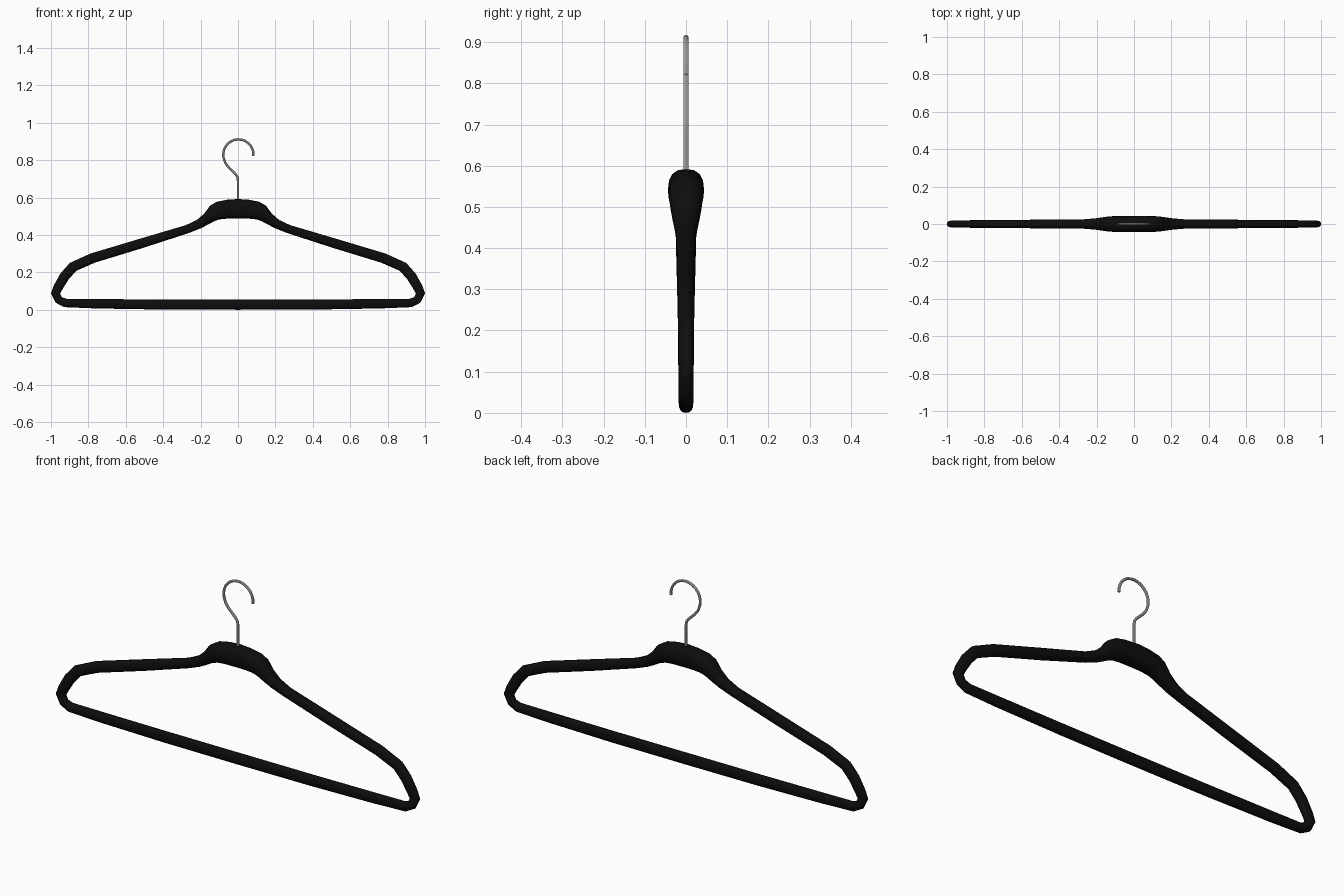
import bpy, bmesh, math

if "Cube" in bpy.data.objects:
    bpy.data.objects.remove(bpy.data.objects["Cube"])

def spow(v, e):
    return math.copysign(abs(v) ** e, v)

# Body stations on the right half: outer x, z, inner x, z, half thickness
HALF = [
    (0.06, 0.588, 0.06, 0.487, 0.043),
    (0.115, 0.577, 0.10, 0.483, 0.042),
    (0.15, 0.556, 0.13, 0.472, 0.040),
    (0.18, 0.515, 0.165, 0.453, 0.035),
    (0.22, 0.480, 0.20, 0.435, 0.030),
    (0.28, 0.452, 0.26, 0.411, 0.025),
    (0.53, 0.378, 0.51, 0.330, 0.023),
    (0.79, 0.300, 0.765, 0.252, 0.021),
    (0.90, 0.250, 0.865, 0.208, 0.020),
    (0.95, 0.193, 0.905, 0.163, 0.0195),
    (0.985, 0.130, 0.935, 0.115, 0.019),
    (1.00, 0.088, 0.951, 0.087, 0.018),
    (0.975, 0.038, 0.942, 0.067, 0.018),
    (0.93, 0.014, 0.915, 0.058, 0.018),
    (0.76, 0.007, 0.76, 0.057, 0.018),
    (0.40, 0.001, 0.40, 0.055, 0.018),
]
TOP = (0, 0.592, 0, 0.488, 0.044)
BOTTOM = (0, 0.0, 0, 0.055, 0.018)
mirrored = [(-a, b, -c, d, t) for a, b, c, d, t in reversed(HALF)]
stations = [TOP] + HALF + [BOTTOM] + mirrored

# Closed loop frame: rounded sections swept around the stations
SIDES = 16
bm = bmesh.new()
rings = []
for ox, oz, ix, iz, t in stations:
    ring = []
    for k in range(SIDES):
        a = 2 * math.pi * k / SIDES
        u = spow(math.cos(a), 0.8)
        w = spow(math.sin(a), 0.8)
        ring.append(bm.verts.new(((ox + ix) / 2 + u * (ox - ix) / 2, t * w,
                                  (oz + iz) / 2 + u * (oz - iz) / 2)))
    rings.append(ring)
for r0, r1 in zip(rings, rings[1:] + rings[:1]):
    for k in range(SIDES):
        j = (k + 1) % SIDES
        bm.faces.new((r0[k], r0[j], r1[j], r1[k]))
bmesh.ops.recalc_face_normals(bm, faces=bm.faces)
mesh = bpy.data.meshes.new("hanger_frame")
bm.to_mesh(mesh)
bm.free()
frame = bpy.data.objects.new("hanger_frame", mesh)
bpy.context.collection.objects.link(frame)
black = bpy.data.materials.new("black")
black.diffuse_color = (0.004, 0.004, 0.004, 1)
black.use_nodes = True
black.node_tree.nodes["Principled BSDF"].inputs["Base Color"].default_value = black.diffuse_color
mesh.materials.append(black)

# Wire hook: straight stem, bend, then an open arc
path = [(0, 0.56), (0, 0.69), (-0.003, 0.71), (-0.013, 0.725), (-0.05, 0.761), (-0.068, 0.785)]
for i in range(15):
    a = math.radians(190 - i * 195 / 14)
    path.append((0.002 + 0.081 * math.cos(a), 0.829 + 0.082 * math.sin(a)))
curve = bpy.data.curves.new("wire_hook", 'CURVE')
curve.dimensions = '3D'
curve.bevel_depth = 0.0065
curve.bevel_resolution = 2
curve.use_fill_caps = True
spline = curve.splines.new('POLY')
spline.points.add(len(path) - 1)
for p, (x, z) in zip(spline.points, path):
    p.co = (x, 0, z, 1)
hook = bpy.data.objects.new("wire_hook", curve)
bpy.context.collection.objects.link(hook)

# Smooth shading, hook turned into a mesh
bpy.context.view_layer.objects.active = hook
hook.select_set(True)
bpy.ops.object.convert(target='MESH')
frame.select_set(True)
bpy.ops.object.shade_smooth_by_angle(angle=math.radians(40))
